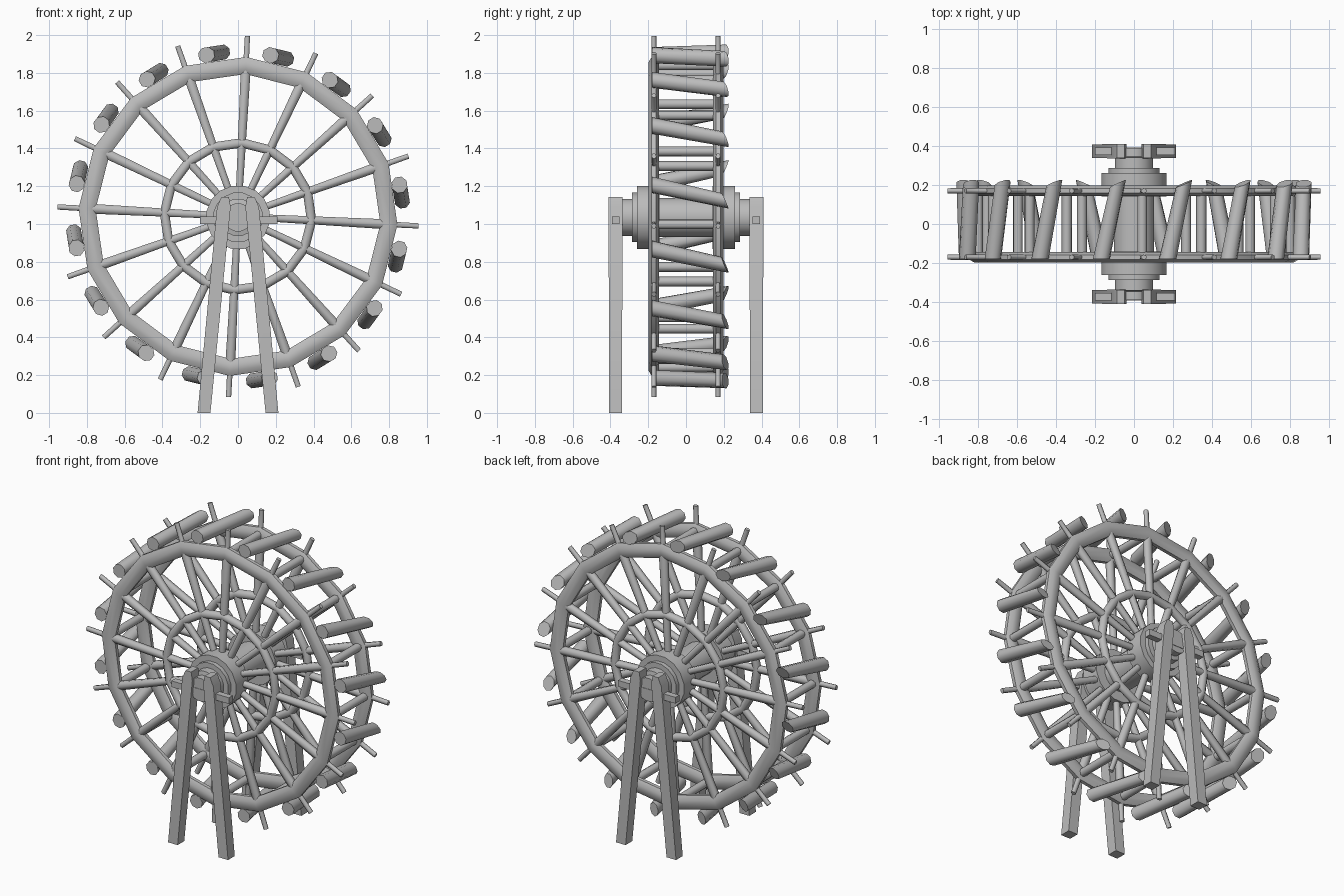
import bpy, bmesh, math
from mathutils import Vector

if "Cube" in bpy.data.objects:
    bpy.data.objects.remove(bpy.data.objects["Cube"])

CZ = 1.04            # wheel axis height
N = 16               # spokes per wheel
START = math.radians(87)
STEP = math.tau / N

mat = bpy.data.materials.new("plain_grey")
mat.diffuse_color = (0.5, 0.5, 0.5, 1)
mat.use_nodes = True
mat.node_tree.nodes["Principled BSDF"].inputs["Base Color"].default_value = mat.diffuse_color


def loft(bm, rings, closed=False):
    """Skin a list of point rings; cap the ends unless closed."""
    vs = [[bm.verts.new(p) for p in r] for r in rings]
    n = len(vs[0])
    pairs = list(zip(vs, vs[1:])) + ([(vs[-1], vs[0])] if closed else [])
    for a, b in pairs:
        for i in range(n):
            j = (i + 1) % n
            bm.faces.new((a[i], a[j], b[j], b[i]))
    if not closed:
        bm.faces.new(vs[0][::-1])
        bm.faces.new(vs[-1])


def oval(c, u, v, ru, rv, n=8):
    """Ring of n points round c in the plane of u and v."""
    return [c + u * ru * math.cos(math.tau * (i + .5) / n)
            + v * rv * math.sin(math.tau * (i + .5) / n) for i in range(n)]


def finish(name, bm, angle=40):
    bmesh.ops.recalc_face_normals(bm, faces=bm.faces)
    me = bpy.data.meshes.new(name)
    bm.to_mesh(me)
    bm.free()
    ob = bpy.data.objects.new(name, me)
    bpy.context.collection.objects.link(ob)
    me.materials.append(mat)
    bpy.ops.object.select_all(action='DESELECT')
    ob.select_set(True)
    bpy.context.view_layer.objects.active = ob
    bpy.ops.object.shade_smooth_by_angle(angle=math.radians(angle))
    return ob


Y = Vector((0, 1, 0))
X = Vector((1, 0, 0))
Z = Vector((0, 0, 1))


def radial(a):
    return Vector((math.cos(a), 0, math.sin(a)))


def at(a, r, y):
    return radial(a) * r + Vector((0, y, CZ))


angles = [START - k * STEP for k in range(N)]

for side, y in (("front", -0.17), ("back", 0.17)):
    # outer and inner rims, with corners on the spokes
    for name, r, rr, ry in (("outer_rim", 0.80, 0.049, 0.03), ("inner_rim", 0.39, 0.027, 0.025)):
        bm = bmesh.new()
        loft(bm, [oval(at(a, r, y), radial(a), Y, rr, ry) for a in angles], closed=True)
        finish(f"{side}_{name}", bm, 50)
    # spokes, thickest at the rim with thin tips outside it
    bm = bmesh.new()
    for a in angles:
        t = radial(a + math.pi / 2)
        loft(bm, [oval(at(a, r, y), t, Y, w, d, 6) for r, w, d in
                  ((0.08, 0.02, 0.02), (0.77, 0.03, 0.024), (0.82, 0.017, 0.014), (0.957, 0.016, 0.013))])
    finish(f"{side}_spokes", bm, 65)

# rods joining the two rims
bm = bmesh.new()
for a in angles:
    loft(bm, [oval(at(a, 0.80, y), radial(a), radial(a + math.pi / 2), 0.026, 0.026) for y in (-0.17, 0.17)])
finish("rim_rods", bm, 50)

# slanted paddles between the spoke tips, with raked rear ends
bm = bmesh.new()
for a in angles:
    m = a + STEP / 2
    u, t = radial(m), radial(m - math.pi / 2)
    front = oval(at(m, 0.87, -0.18) - t * 0.043, u, t, 0.043, 0.045)
    back = oval(at(m, 0.872, 0.207) + t * 0.043, u, t + Y * 0.45, 0.042, 0.042)
    loft(bm, [front, back])
finish("paddles", bm, 50)

# stepped hub and axle
half = [(0.39, 0.075), (0.345, 0.075), (0.34, 0.1), (0.287, 0.1), (0.287, 0.133), (0.26, 0.133),
        (0.26, 0.17), (0.14, 0.17), (0.14, 0.105)]
profile = [(-y, r) for y, r in half] + half[::-1]
bm = bmesh.new()
loft(bm, [oval(Vector((0, y, CZ - 0.005)), X, Z, r, r, 16) for y, r in profile])
finish("hub", bm)

for side, y in (("front", -0.373), ("back", 0.373)):
    # splayed square legs with chamfered tops
    for hand, s in (("left", -1), ("right", 1)):
        bm = bmesh.new()
        rings = []
        for x, z, w, d in ((0.18, 0, 0.034, 0.034), (0.075, 1.09, 0.036, 0.037), (0.068, 1.143, 0.02, 0.036)):
            rings.append([Vector((s * x + i * w, y + j * d, z))
                          for i, j in ((-1, -1), (1, -1), (1, 1), (-1, 1))])
        loft(bm, rings)
        finish(f"{side}_{hand}_leg", bm)
    # crossbar through the legs
    bm = bmesh.new()
    loft(bm, [[Vector((x, y + j * 0.02, 1.02 + k * 0.02)) for j, k in ((-1, -1), (1, -1), (1, 1), (-1, 1))]
              for x in (-0.2, 0.21)])
    finish(f"{side}_crossbar", bm)
